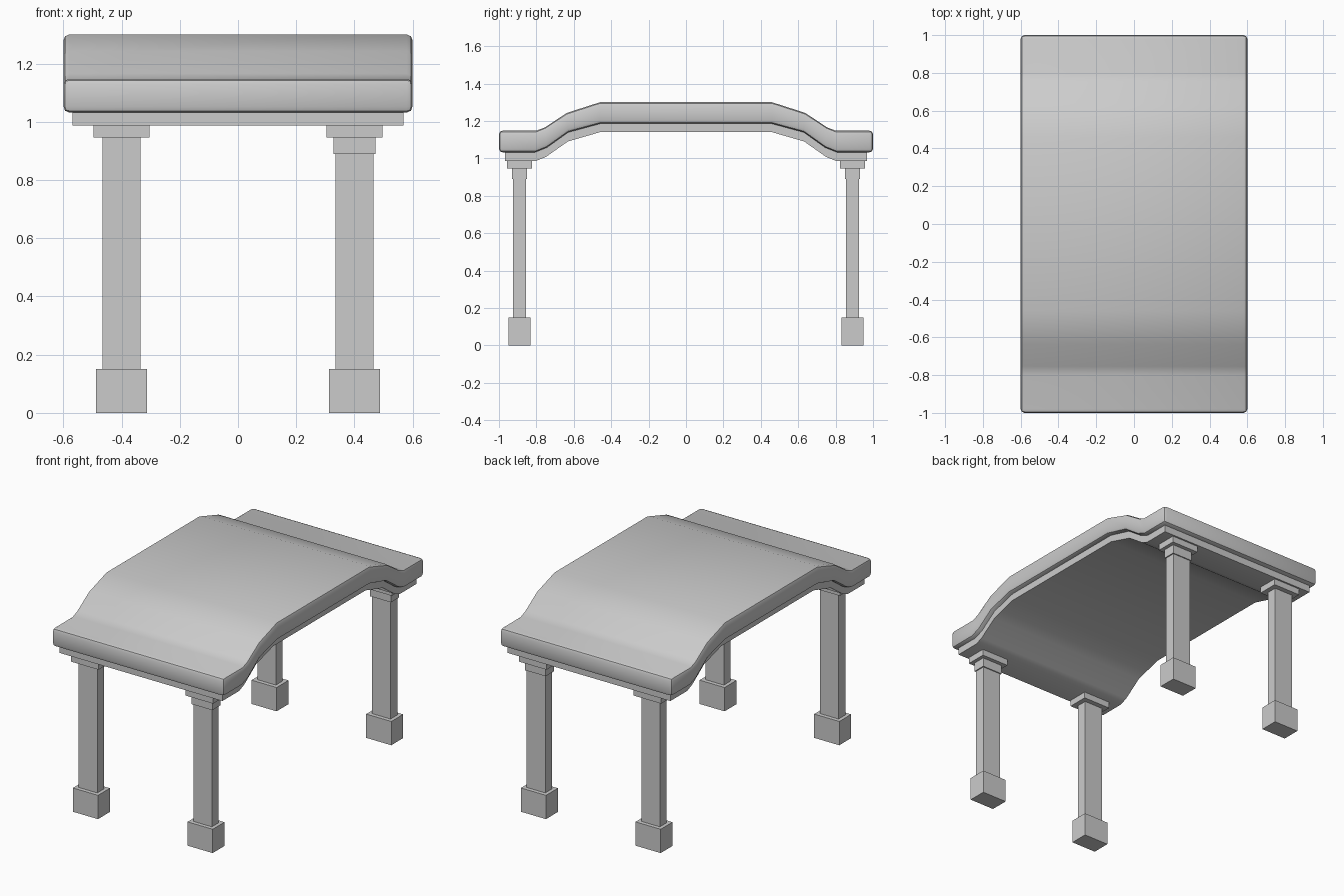
import bpy, bmesh

if "Cube" in bpy.data.objects:
    bpy.data.objects.remove(bpy.data.objects["Cube"])


def box(name, x, y, z0, z1, sx, sy):
    bpy.ops.mesh.primitive_cube_add(size=1, location=(x, y, (z0 + z1) / 2))
    ob = bpy.context.object
    ob.name = name
    ob.scale = (sx, sy, z1 - z0)
    bpy.ops.object.transform_apply(location=False, rotation=False, scale=True)
    return ob


def arched_slab(name, half_width, top, bottom, bevel):
    """Extrude a mirrored (y, z) half profile along x."""
    def mirrored(pts):
        return [(-y, z) for y, z in pts] + [(y, z) for y, z in reversed(pts)]
    outline = mirrored(top) + mirrored(bottom)[::-1]
    bm = bmesh.new()
    # Strips of quads between the upper and lower profile
    n = len(top) * 2
    verts = [[bm.verts.new((x, y, z)) for y, z in outline]
             for x in (-half_width, half_width)]
    m = len(outline)
    for i in range(m):
        j = (i + 1) % m
        bm.faces.new((verts[0][i], verts[0][j], verts[1][j], verts[1][i]))
    for side in verts:
        for i in range(n - 1):
            bm.faces.new((side[i], side[i + 1], side[m - 2 - i], side[m - 1 - i]))
    bmesh.ops.recalc_face_normals(bm, faces=bm.faces)
    mesh = bpy.data.meshes.new(name)
    bm.to_mesh(mesh)
    bm.free()
    ob = bpy.data.objects.new(name, mesh)
    bpy.context.collection.objects.link(ob)
    bpy.ops.object.select_all(action='DESELECT')
    bpy.context.view_layer.objects.active = ob
    ob.select_set(True)
    if bevel:
        mod = ob.modifiers.new("rounded_edges", 'BEVEL')
        mod.width = bevel
        mod.segments = 2
        mod.limit_method = 'ANGLE'
        mod.angle_limit = 1.0
        bpy.ops.object.modifier_apply(modifier=mod.name)
    bpy.ops.object.shade_smooth_by_angle(angle=0.7)
    return ob


# Arched roof slab with rounded rim
arched_slab("roof_slab", 0.6,
            [(1.0, 1.148), (0.80, 1.148), (0.754, 1.166), (0.637, 1.243), (0.46, 1.30)],
            [(1.0, 1.032), (0.808, 1.032), (0.745, 1.057), (0.63, 1.139), (0.46, 1.185)],
            0.02)

# Thinner stepped layer beneath the roof
arched_slab("roof_underlayer", 0.568,
            [(0.967, 1.036), (0.808, 1.036), (0.745, 1.061), (0.63, 1.143), (0.46, 1.189)],
            [(0.967, 0.987), (0.80, 0.987), (0.75, 1.007), (0.632, 1.09), (0.46, 1.14)],
            0)

# Four columns; only the right-hand pair carries a neck under the cap
for x, side in ((-0.40, "left"), (0.40, "right")):
    for y, end in ((-0.89, "front"), (0.89, "back")):
        label = f"{end}_{side}"
        box(label + "_column_base", x, y, 0, 0.15, 0.175, 0.118)
        box(label + "_column_shaft", x, y, 0.15, 0.95, 0.13, 0.068)
        box(label + "_column_cap", x, y, 0.947, 0.988, 0.192, 0.132)
        if side == "right":
            box(label + "_column_neck", x, y, 0.89, 0.948, 0.145, 0.082)
